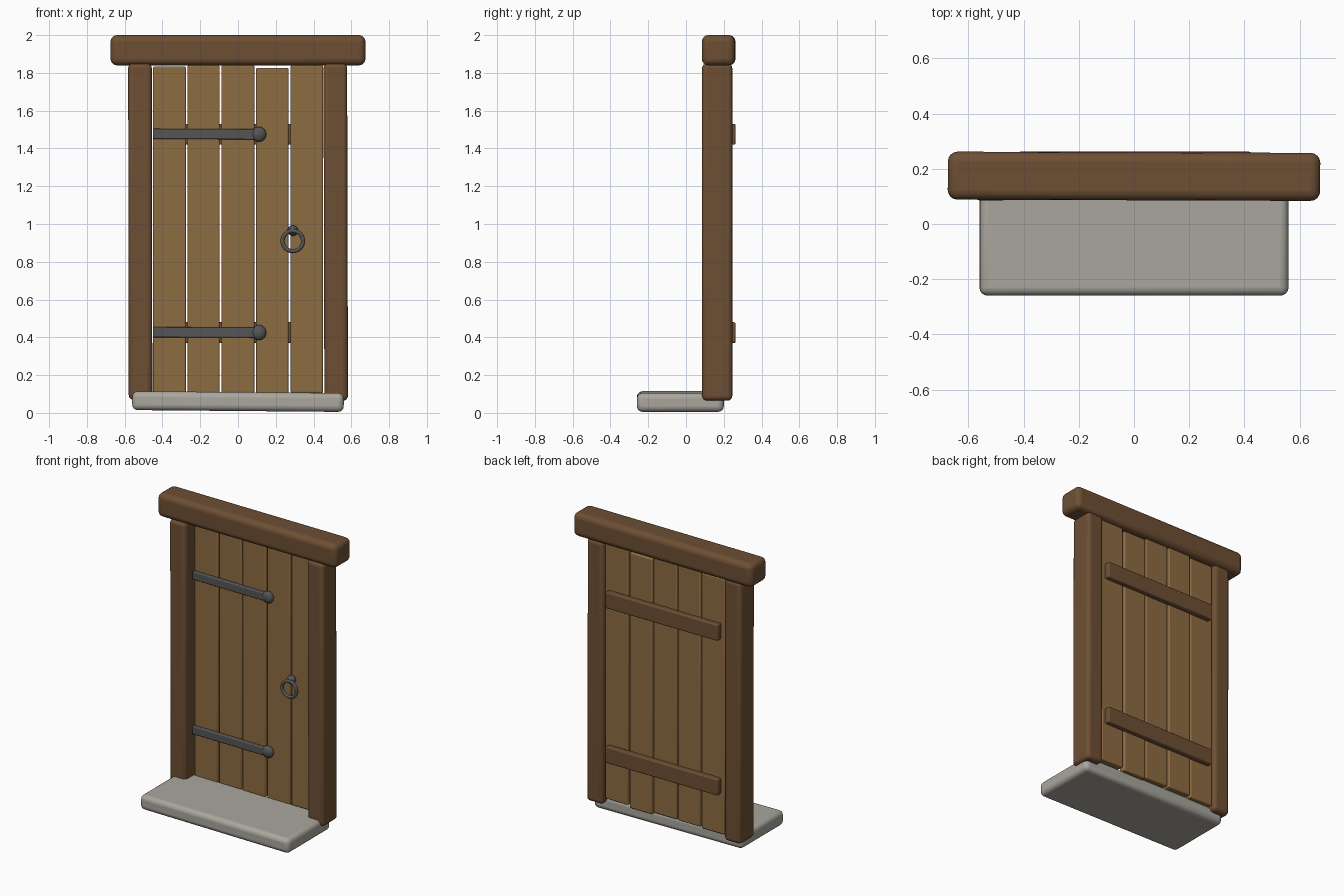
import bpy
from math import radians

if "Cube" in bpy.data.objects:
    bpy.data.objects.remove(bpy.data.objects["Cube"])


def material(name, rgb):
    m = bpy.data.materials.new(name)
    m.diffuse_color = (*rgb, 1)
    m.use_nodes = True
    m.node_tree.nodes["Principled BSDF"].inputs["Base Color"].default_value = m.diffuse_color
    return m


FRAME = material("dark_wood", (0.155, 0.078, 0.034))
PLANK = material("plank_wood", (0.27, 0.15, 0.055))
IRON = material("iron", (0.09, 0.09, 0.095))
STONE = material("stone", (0.40, 0.385, 0.34))


def finish(name, mat):
    ob = bpy.context.object
    ob.name = name
    ob.data.materials.append(mat)
    return ob


def box(name, x, y, z, bevel, mat, rot=(0, 0, 0), segments=4):
    """Rounded box from (min, max) ranges, tilted a little by rot in degrees."""
    centre = [(a + b) / 2 for a, b in (x, y, z)]
    bpy.ops.mesh.primitive_cube_add(size=1, location=centre)
    ob = finish(name, mat)
    ob.scale = [b - a for a, b in (x, y, z)]
    bpy.ops.object.transform_apply(location=False, rotation=False, scale=True)
    ob.rotation_euler = [radians(r) for r in rot]
    mod = ob.modifiers.new("rounded_edges", 'BEVEL')
    mod.width = bevel
    mod.segments = segments
    bpy.ops.object.shade_smooth_by_angle(angle=radians(40))
    return ob


def dome(name, loc, radius, depth):
    """Flattened ball facing the front."""
    bpy.ops.mesh.primitive_uv_sphere_add(segments=24, ring_count=12, radius=radius, location=loc)
    ob = finish(name, IRON)
    ob.scale.y = depth / radius
    bpy.ops.object.shade_smooth()


# Stone doorstep
box("doorstep", (-0.56, 0.56), (-0.26, 0.20), (0.01, 0.11), 0.03, STONE, (0, 0.5, 0))

# Frame: two posts and the lintel
box("left_post", (-0.58, -0.455), (0.085, 0.245), (0.07, 1.85), 0.025, FRAME, (0, -0.1, 0))
box("right_post", (0.455, 0.58), (0.085, 0.245), (0.065, 1.85), 0.025, FRAME, (0, -0.15, 0))
box("lintel", (-0.675, 0.675), (0.086, 0.26), (1.84, 2.0), 0.035, FRAME, (0, 0, -0.2))

# Door planks: left edge, right edge, top
planks = [(-0.45, -0.275, 1.833), (-0.267, -0.097, 1.84), (-0.088, 0.087, 1.84),
          (0.096, 0.267, 1.827), (0.279, 0.451, 1.84)]
for i, (x0, x1, top) in enumerate(planks):
    shift = (0, 0.003, -0.002, 0.002, -0.001)[i]
    box(f"plank_{i + 1}", (x0, x1), (0.173 + shift, 0.225 + shift),
        (top - 1.735, top), 0.008, PLANK, segments=3)

# Back battens, front strap hinges with round ends
for label, z in (("upper", 1.475), ("lower", 0.425)):
    box(f"{label}_batten", (-0.42, 0.425), (0.22, 0.262), (z - 0.055, z + 0.055),
        0.008, FRAME, segments=3)
    box(f"{label}_strap", (-0.45, 0.11), (0.150, 0.178), (z - 0.026, z + 0.028),
        0.006, IRON, (0, 0.3, 0), segments=3)
    dome(f"{label}_strap_end", (0.11, 0.165, z), 0.04, 0.026)

# Ring handle hanging from its boss
dome("handle_boss", (0.29, 0.160, 0.965), 0.028, 0.028)
bpy.ops.mesh.primitive_torus_add(major_segments=32, minor_segments=12, major_radius=0.054,
                                 minor_radius=0.011, location=(0.29, 0.137, 0.91),
                                 rotation=(radians(90), 0, 0))
finish("handle_ring", IRON)
bpy.ops.object.shade_smooth()
